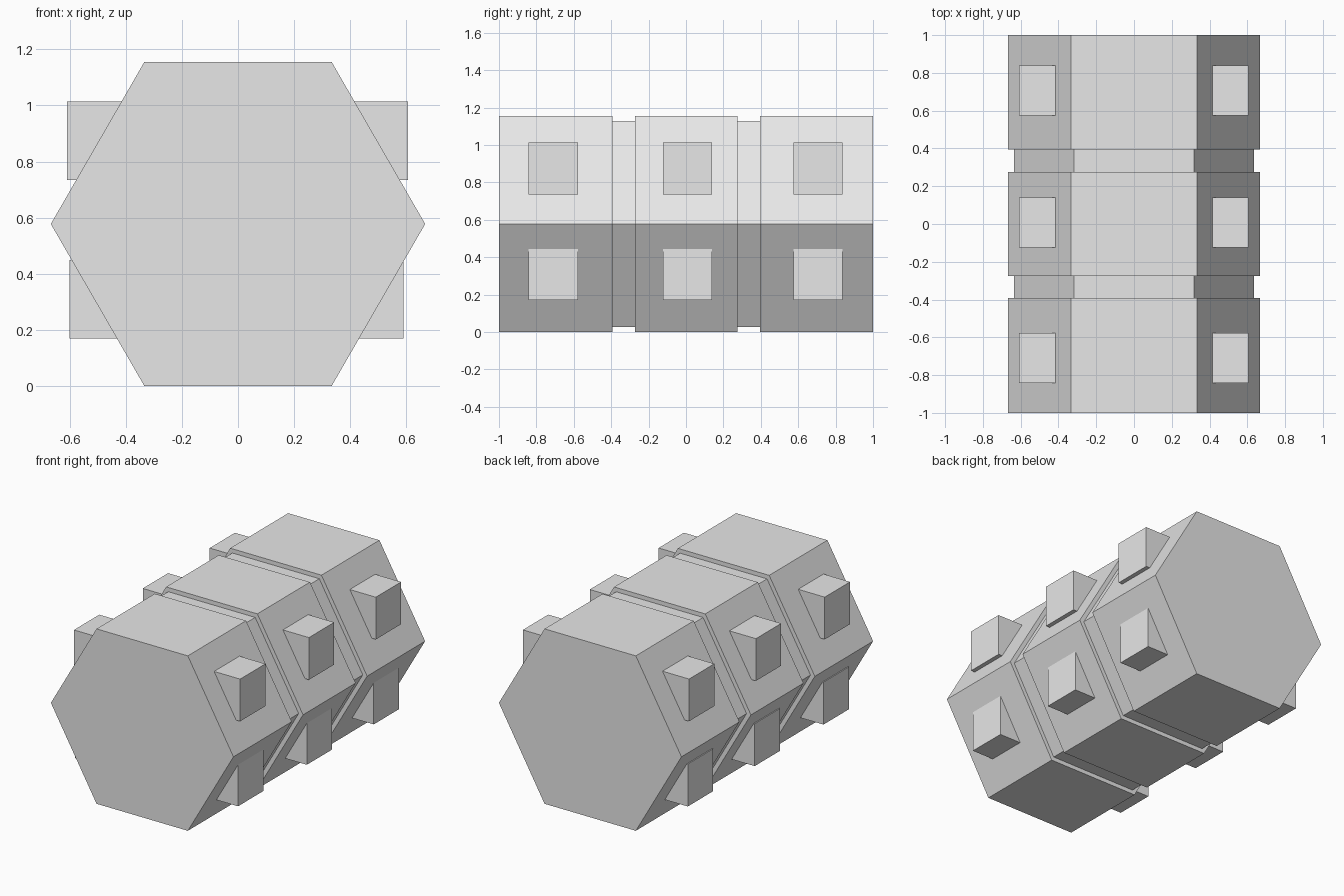
import bpy, bmesh, math

cube = bpy.data.objects.get("Cube")
if cube:
    bpy.data.objects.remove(cube, do_unlink=True)

# Single flat grey
grey = bpy.data.materials.new("light_grey")
grey.use_nodes = True
colour = (0.8, 0.8, 0.8, 1)
grey.diffuse_color = colour
grey.node_tree.nodes["Principled BSDF"].inputs["Base Color"].default_value = colour

R, GROOVE_R = 0.667, 0.635
MID_Z = R * math.sin(math.pi / 3)


def finish(name, bm):
    bmesh.ops.recalc_face_normals(bm, faces=bm.faces)
    mesh = bpy.data.meshes.new(name)
    bm.to_mesh(mesh)
    bm.free()
    mesh.materials.append(grey)
    obj = bpy.data.objects.new(name, mesh)
    bpy.context.collection.objects.link(obj)
    return obj


def hex_shell(name, stations):
    """Closed hexagonal prism along y through (y, radius) stations."""
    bm = bmesh.new()
    rings = []
    for y, r in stations:
        rings.append([bm.verts.new((r * math.cos(i * math.pi / 3), y,
                                    MID_Z + r * math.sin(i * math.pi / 3)))
                      for i in range(6)])
    for a, b in zip(rings, rings[1:]):
        for i in range(6):
            j = (i + 1) % 6
            bm.faces.new((a[i], a[j], b[j], b[i]))
    bm.faces.new(rings[0])
    bm.faces.new(rings[-1])
    return finish(name, bm)


def box(name, lo, hi):
    bm = bmesh.new()
    bmesh.ops.create_cube(bm, size=1)
    for v in bm.verts:
        v.co = [(a + b) / 2 + c * (b - a) for a, b, c in zip(lo, hi, v.co)]
    return finish(name, bm)


# Hexagonal body with two recessed bands
hex_shell("hexagonal_body", [
    (-1, R), (-0.392, R), (-0.392, GROOVE_R), (-0.274, GROOVE_R), (-0.274, R),
    (0.275, R), (0.275, GROOVE_R), (0.395, GROOVE_R), (0.395, R), (1, R)])

# Square blocks on the four slanted sides, one per section
levels = {"upper": (0.735, 1.014, 0.605, 0.609),
          "lower": (0.17, 0.45, 0.59, 0.6)}
for level, (z0, z1, left_x, right_x) in levels.items():
    for section, y in (("front", -0.71), ("middle", 0.008), ("back", 0.706)):
        y0, y1 = y - 0.132, y + 0.132
        box(f"{level}_left_{section}_block", (0.35, y0, z0), (left_x, y1, z1))
        box(f"{level}_right_{section}_block", (-right_x, y0, z0), (-0.35, y1, z1))
